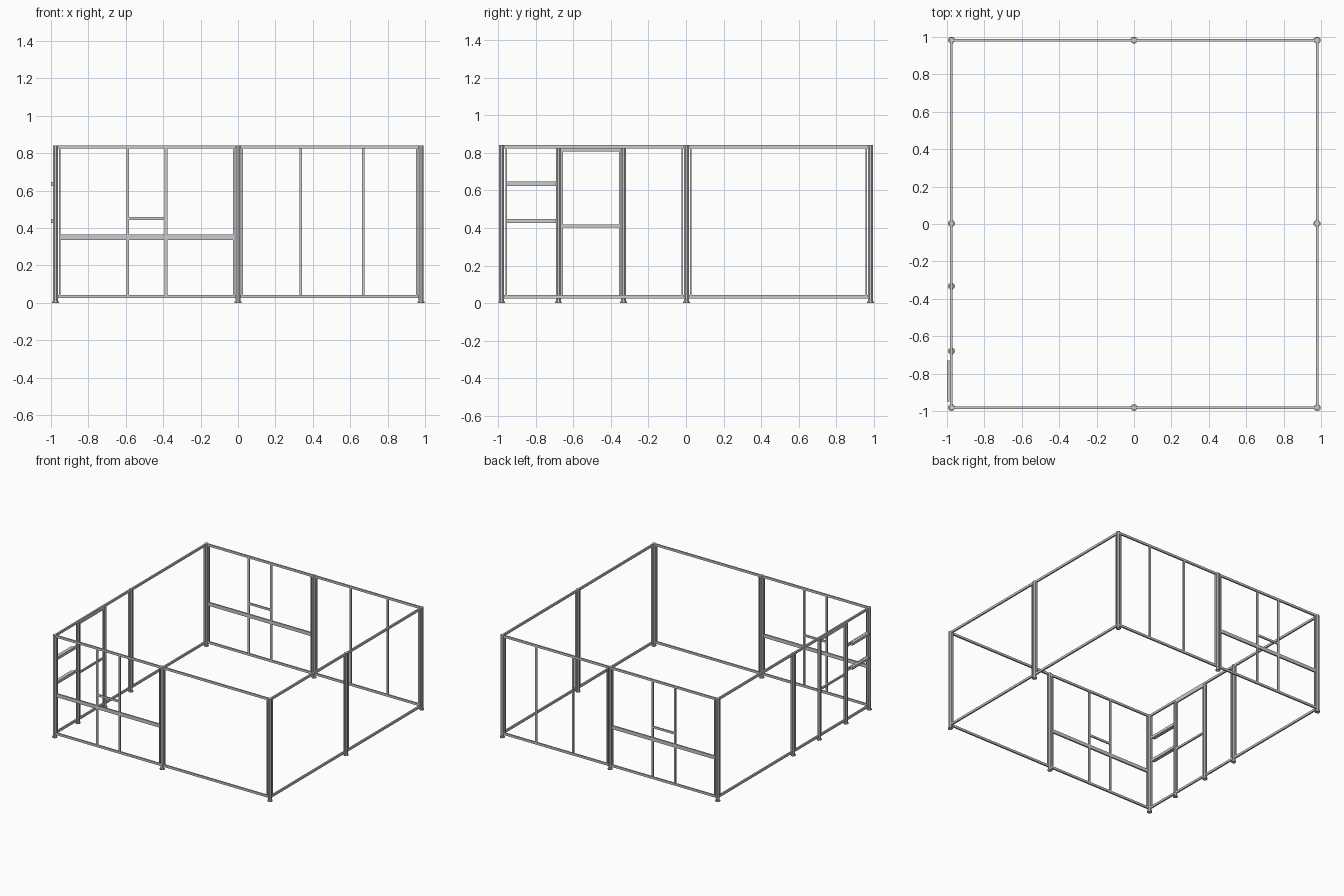
import bpy, math

if "Cube" in bpy.data.objects:
    bpy.data.objects.remove(bpy.data.objects["Cube"])

XL, XR, YF, YB = -0.976, 0.979, -0.982, 0.983   # wall centre lines
TOP, D = 0.842, 0.013                           # wall height, bar depth
CORNER, MID = 0.022, 0.022                      # post clearance


def box(name, x0, x1, y0, y1, z0, z1):
    x0, x1 = sorted((x0, x1))
    y0, y1 = sorted((y0, y1))
    v = [(x, y, z) for z in (z0, z1) for x, y in ((x0, y0), (x1, y0), (x1, y1), (x0, y1))]
    f = [(3, 2, 1, 0), (4, 5, 6, 7), (0, 1, 5, 4), (1, 2, 6, 5), (2, 3, 7, 6), (3, 0, 4, 7)]
    me = bpy.data.meshes.new(name)
    me.from_pydata(v, [], f)
    ob = bpy.data.objects.new(name, me)
    bpy.context.collection.objects.link(ob)
    return ob


def wall_bar(name, axis, wall, a, b, z0, z1, d=D):
    """Bar lying in a wall; a..b is its span along the wall's axis."""
    if axis == 'x':
        return box(name, a, b, wall - d / 2, wall + d / 2, z0, z1)
    return box(name, wall - d / 2, wall + d / 2, a, b, z0, z1)


def prism(name, x, y, r, z0, z1):
    # octagonal profile with flats facing the walls
    bpy.ops.mesh.primitive_cylinder_add(vertices=8, radius=r / math.cos(math.pi / 8), depth=z1 - z0,
                                        location=(x, y, (z0 + z1) / 2), rotation=(0, 0, math.pi / 8))
    bpy.context.object.name = name


def post(name, x, y, top=TOP):
    prism(name, x, y, 0.0135, 0.006, top)
    prism(name + "_foot", x, y, 0.018, 0, 0.008)


# main posts: corners and the middle of each wall
for x in (XL, 0, XR):
    for y in (YF, 0.003, YB):
        if x == 0 and y == 0.003:
            continue
        post("main_post", x, y)

# each wall has two bays: top rail, bottom rail and an upright at both ends
for axis, wall, ends in (('x', YF, (XL, 0, XR)), ('x', YB, (XL, 0, XR)),
                         ('y', XL, (YF, 0.003, YB)), ('y', XR, (YF, 0.003, YB))):
    for p, q in zip(ends, ends[1:]):
        a, b = p + 0.0135, q - 0.0135
        wall_bar("top_rail", axis, wall, a, b, TOP - 0.018, TOP)
        wall_bar("bottom_rail", axis, wall, a, b, 0.025, 0.043)
        for s in (p + 0.019, q - 0.027):
            wall_bar("edge_upright", axis, wall, s, s + 0.008, 0.025, TOP)

# window bays in the left half of front and back walls
for y in (YF, YB):
    wall_bar("window_sill_rail", 'x', y, XL + 0.027, -0.024, 0.337, 0.365)
    for x in (-0.589, -0.385):
        wall_bar("window_mullion", 'x', y, x - 0.0075, x + 0.0075, 0.043, TOP - 0.018, 0.011)
    wall_bar("window_cross_bar", 'x', y, -0.582, -0.392, 0.443, 0.459, 0.011)

# plain panel bay in the right half of the back wall
for x in (0.335, 0.67):
    wall_bar("panel_mullion", 'x', YB, x - 0.0075, x + 0.0075, 0.043, TOP - 0.018, 0.011)

# door posts and door frame in the left wall
for y in (-0.680, -0.333):
    post("door_post", XL, y, TOP - 0.018)
for y in (-0.6625, -0.3505):
    wall_bar("door_stile", 'y', XL, y - 0.006, y + 0.006, 0.043, 0.825)
wall_bar("door_top_bar", 'y', XL, -0.657, -0.356, 0.809, 0.825)
wall_bar("door_middle_bar", 'y', XL, -0.657, -0.356, 0.403, 0.418)

# two ledges beside the door, with a strip outside
for z in (0.438, 0.636):
    wall_bar("ledge_rail", 'y', XL, YF + 0.02, -0.69, z - 0.011, z + 0.011)
    box("ledge_strip", -1.0, XL - D / 2, -0.95, -0.73, z - 0.010, z + 0.010)
